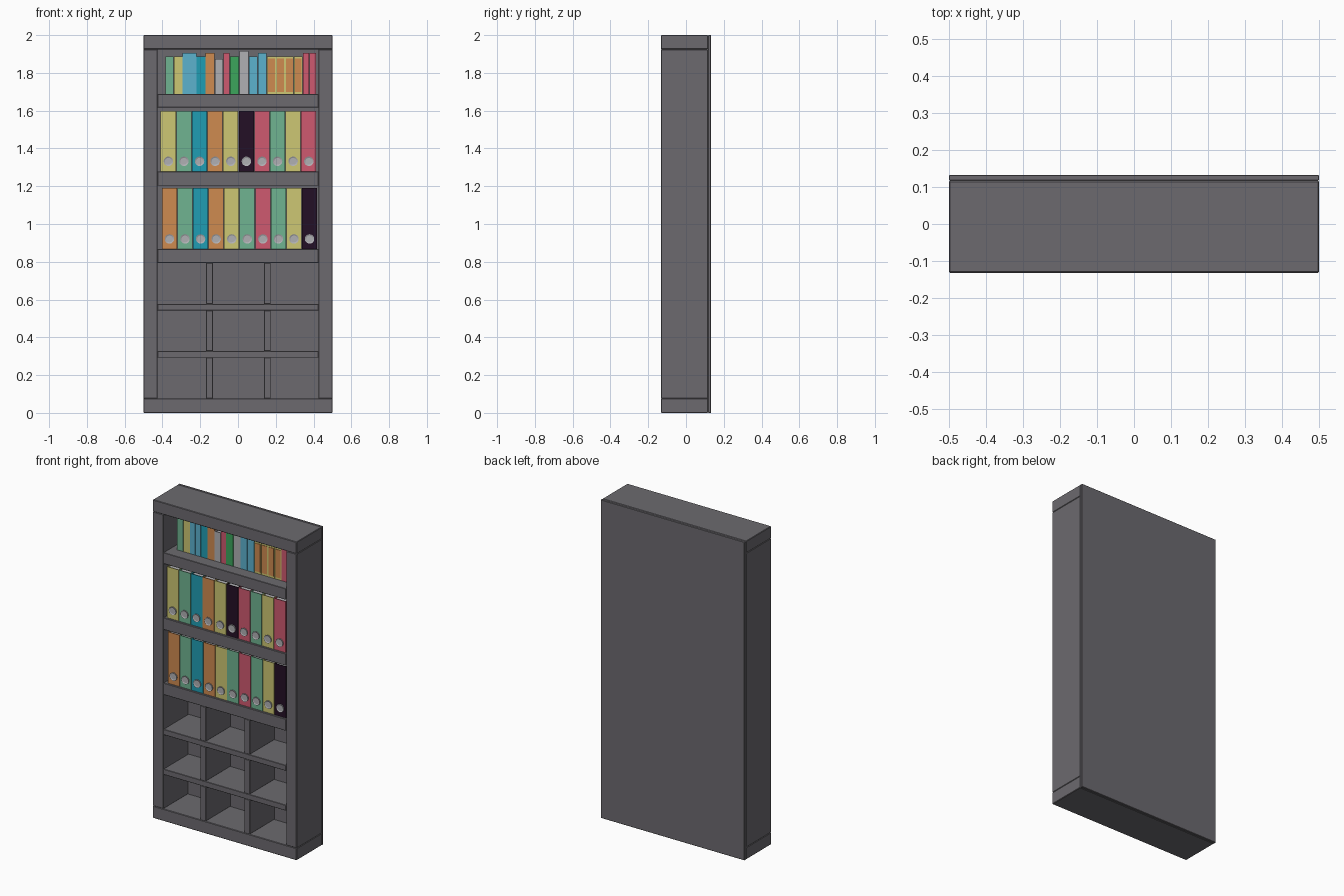
import bpy, bmesh, math
from mathutils import Matrix

if "Cube" in bpy.data.objects:
    bpy.data.objects.remove(bpy.data.objects["Cube"])


def mat(name, r, g, b):
    lin = lambda c: (c / 255 / 12.92) if c < 10 else ((c / 255 + 0.055) / 1.055) ** 2.4
    m = bpy.data.materials.new(name)
    m.diffuse_color = (lin(r), lin(g), lin(b), 1)
    m.use_nodes = True
    m.node_tree.nodes["Principled BSDF"].inputs["Base Color"].default_value = m.diffuse_color
    return m


M = {
    "frame": mat("dark_grey", 108, 106, 111),
    "green": mat("soft_green", 112, 180, 145),
    "yellow": mat("pale_yellow", 205, 199, 115),
    "sky": mat("sky_blue", 92, 178, 206),
    "teal": mat("teal", 32, 157, 180),
    "orange": mat("orange", 207, 139, 80),
    "silver": mat("silver", 176, 176, 180),
    "red": mat("rose_red", 207, 90, 112),
    "leaf": mat("leaf_green", 60, 166, 92),
    "black": mat("plum_black", 36, 16, 38),
}


def finish(bm, name, *colours):
    me = bpy.data.meshes.new(name)
    bm.to_mesh(me)
    bm.free()
    for c in colours:
        me.materials.append(M[c])
    ob = bpy.data.objects.new(name, me)
    bpy.context.collection.objects.link(ob)
    return ob


def add_box(bm, x0, x1, y0, y1, z0, z1, index=0):
    t = Matrix.Translation(((x0 + x1) / 2, (y0 + y1) / 2, (z0 + z1) / 2))
    s = Matrix.Diagonal((x1 - x0, y1 - y0, z1 - z0, 1))
    vs = bmesh.ops.create_cube(bm, size=1, matrix=t @ s)["verts"]
    for f in {f for v in vs for f in v.link_faces}:
        f.material_index = index


def box(name, colour, *dims, bevel=0.0):
    bm = bmesh.new()
    add_box(bm, *dims)
    ob = finish(bm, name, colour)
    if bevel:
        mod = ob.modifiers.new("bevel", "BEVEL")
        mod.width, mod.segments = bevel, 1
    return ob


FRONT, BACK = -0.132, 0.117
IN = 0.426            # inner half width

# Carcass: top, base, sides and back panel
box("top_rail", "frame", -0.5, 0.5, FRONT, BACK, 1.925, 2.0, bevel=0.003)
box("base_rail", "frame", -0.5, 0.5, FRONT, BACK, 0, 0.076, bevel=0.003)
for side, x0, x1 in (("left", -0.5, -IN), ("right", IN, 0.5)):
    box(side + "_side", "frame", x0, x1, FRONT, BACK, 0.076, 1.925, bevel=0.003)
box("back_panel", "frame", -0.5, 0.5, BACK, 0.133, 0, 2.0, bevel=0.002)

# Thick book shelves and thin cubby shelves
for i, (z0, z1) in enumerate(((1.617, 1.687), (1.203, 1.278), (0.794, 0.868),
                              (0.542, 0.577), (0.292, 0.327))):
    box(f"shelf_{i}", "frame", -IN, IN, FRONT, BACK, z0, z1, bevel=0.002)

# Cubby dividers
for z0, z1 in ((0.577, 0.794), (0.327, 0.542), (0.076, 0.292)):
    for xc in (-0.151, 0.155):
        box("cubby_divider", "frame", xc - 0.018, xc + 0.018, FRONT, BACK, z0, z1, bevel=0.002)


def volume(name, colour, x0, x1, y0, y1, z0, z1):
    """Cover of spine and two boards around a slightly smaller page block."""
    bm = bmesh.new()
    t = 0.004
    add_box(bm, x0, x1, y0, y0 + t, z0, z1)
    add_box(bm, x0, x0 + t, y0 + t, y1, z0, z1)
    add_box(bm, x1 - t, x1, y0 + t, y1, z0, z1)
    add_box(bm, x0 + t, x1 - t, y0 + t, y1 - 0.005, z0 + 0.003, z1 - 0.006, 1)
    return finish(bm, name, colour, "silver")


def finger_ring(xc, y, zc):
    """Round metal eyelet with a raised rim and sunken centre."""
    bm = bmesh.new()
    bmesh.ops.create_cone(bm, cap_ends=True, segments=20, radius1=0.025, radius2=0.025, depth=0.006,
                          matrix=Matrix.Translation((xc, y - 0.003, zc)) @ Matrix.Rotation(math.pi / 2, 4, "X"))
    bm.normal_update()
    cap = [f for f in bm.faces if f.normal.y < -0.9]
    bmesh.ops.inset_region(bm, faces=cap, thickness=0.007)
    bmesh.ops.translate(bm, vec=(0, 0.003, 0), verts=cap[0].verts)
    finish(bm, "finger_ring", "silver")


# Two rows of ring binders
rows = (
    (-0.410, 0.416, 1.278, 1.599, 1.332,
     "yellow green teal orange yellow black red green yellow red"),
    (-0.404, 0.420, 0.868, 1.191, 0.921,
     "orange green teal orange yellow green red green yellow black"),
)
for xa, xb, z0, z1, zr, colours in rows:
    step = (xb - xa) / 10
    for i, c in enumerate(colours.split()):
        x0 = xa + i * step
        volume("ring_binder", c, x0 + 0.001, x0 + step - 0.002, -0.12, 0.105, z0, z1)
        finger_ring(x0 + step / 2, -0.12, zr)

# Top row of mixed books: colour, width, height
books = (
    ("green", 0.045, 0.20), ("yellow", 0.046, 0.20), ("sky", 0.037, 0.218), ("sky", 0.037, 0.218),
    ("teal", 0.048, 0.20), ("orange", 0.048, 0.218), ("silver", 0.045, 0.187), ("red", 0.036, 0.218),
    ("leaf", 0.050, 0.20), ("silver", 0.050, 0.228), ("sky", 0.048, 0.20), ("sky", 0.048, 0.218),
    ("trim", 0.048, 0.20), ("trim", 0.048, 0.20), ("trim", 0.047, 0.20), ("trim", 0.046, 0.20),
    ("red", 0.035, 0.218), ("red", 0.036, 0.218),
)
x, z, y = -0.384, 1.687, -0.057
for c, w, h in books:
    x1 = x + w - 0.002
    volume("book", "yellow" if c == "trim" else c, x, x1, y, 0.10, z, z + h)
    if c == "trim":     # orange spine plate with a yellow border
        box("spine_plate", "orange", x + 0.005, x1 - 0.005, y - 0.003, y, z + 0.013, z + h - 0.011)
    x += w
